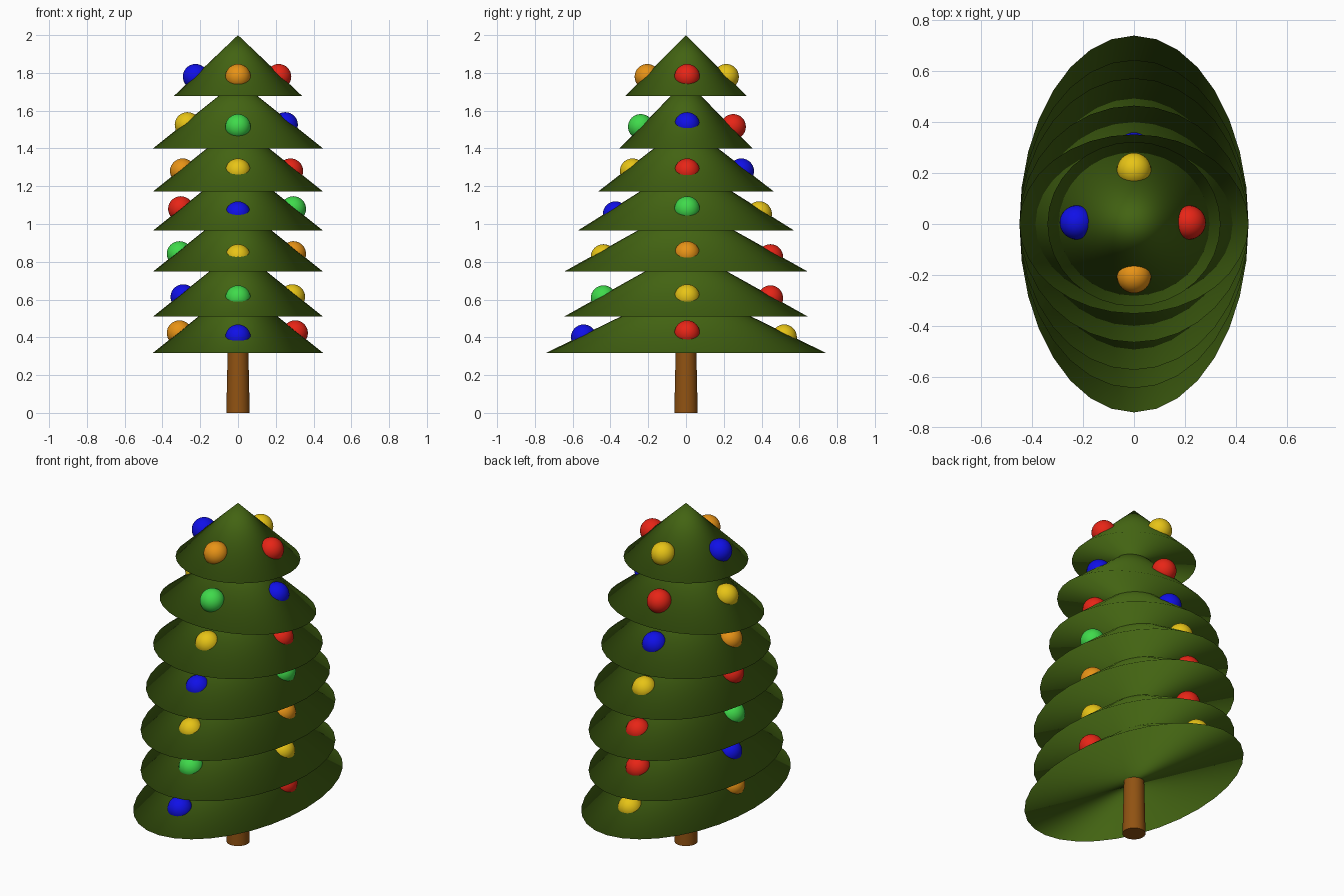
import bpy

if "Cube" in bpy.data.objects:
    bpy.data.objects.remove(bpy.data.objects["Cube"])


def material(name, rgb):
    m = bpy.data.materials.new(name)
    m.diffuse_color = (*rgb, 1)
    m.use_nodes = True
    m.node_tree.nodes["Principled BSDF"].inputs["Base Color"].default_value = m.diffuse_color
    return m


LEAF = material("leaf green", (0.055, 0.125, 0.006))
BARK = material("bark brown", (0.28, 0.085, 0.006))
BALL = {
    "red": material("bright red", (0.8, 0.018, 0.008)),
    "blue": material("deep blue", (0.005, 0.005, 0.8)),
    "yellow": material("gold yellow", (0.8, 0.55, 0.008)),
    "orange": material("orange", (0.8, 0.29, 0.008)),
    "green": material("light green", (0.05, 0.7, 0.07)),
}


def finish(name, mat, smooth_all=True):
    o = bpy.context.object
    o.name = name
    o.data.materials.append(mat)
    if smooth_all:
        bpy.ops.object.shade_smooth()
    else:
        bpy.ops.object.shade_smooth_by_angle()
    return o


def tier(name, z, rx, ry, h):
    bpy.ops.mesh.primitive_cone_add(vertices=32, radius1=1, radius2=0, depth=h,
                                    location=(0, 0, z + h / 2))
    bpy.context.object.scale = (rx, ry, 1)
    finish(name, LEAF)


def bauble(name, loc, colour):
    bpy.ops.mesh.primitive_uv_sphere_add(segments=32, ring_count=16,
                                         radius=0.067, location=loc)
    finish(name, BALL[colour])


# Trunk, slightly tapered
bpy.ops.mesh.primitive_cone_add(vertices=32, radius1=0.062, radius2=0.053,
                                depth=0.4, location=(0, 0, 0.2))
finish("trunk", BARK, False)

# Tiers: base z, x radius, y radius, height,
# then baubles on left/right (x, x, z) and front/back (y, y, z), and colours
TIERS = [
    (0.318, 0.45, 0.74, 0.36, (-0.31, 0.303, 0.423), (-0.542, 0.52, 0.401),
     "orange red blue yellow"),
    (0.510, 0.45, 0.645, 0.36, (-0.29, 0.288, 0.614), (-0.437, 0.447, 0.608),
     "blue yellow green red"),
    (0.748, 0.45, 0.645, 0.36, (-0.31, 0.293, 0.842), (-0.437, 0.447, 0.826),
     "green orange yellow red"),
    (0.965, 0.45, 0.573, 0.36, (-0.303, 0.293, 1.08), (-0.373, 0.388, 1.053),
     "red green blue yellow"),
    (1.172, 0.45, 0.465, 0.36, (-0.293, 0.278, 1.28), (-0.283, 0.293, 1.28),
     "orange red yellow blue"),
    (1.400, 0.45, 0.352, 0.36, (-0.268, 0.25, 1.525), (-0.24, 0.25, 1.515),
     "yellow blue green red"),
    (1.677, 0.34, 0.323, 0.323, (-0.225, 0.215, 1.78), (-0.205, 0.213, 1.78),
     "blue red orange yellow"),
]
for i, (z, rx, ry, h, xs, ys, cols) in enumerate(TIERS, 1):
    tier(f"tier_{i}", z, rx, ry, h)
    left, right, front, back = cols.split()
    bauble(f"bauble_left_{i}", (xs[0], 0.006, xs[2]), left)
    bauble(f"bauble_right_{i}", (xs[1], 0.006, xs[2]), right)
    bauble(f"bauble_front_{i}", (0, ys[0], ys[2]), front)
    bauble(f"bauble_back_{i}", (0, ys[1], ys[2]), back)
